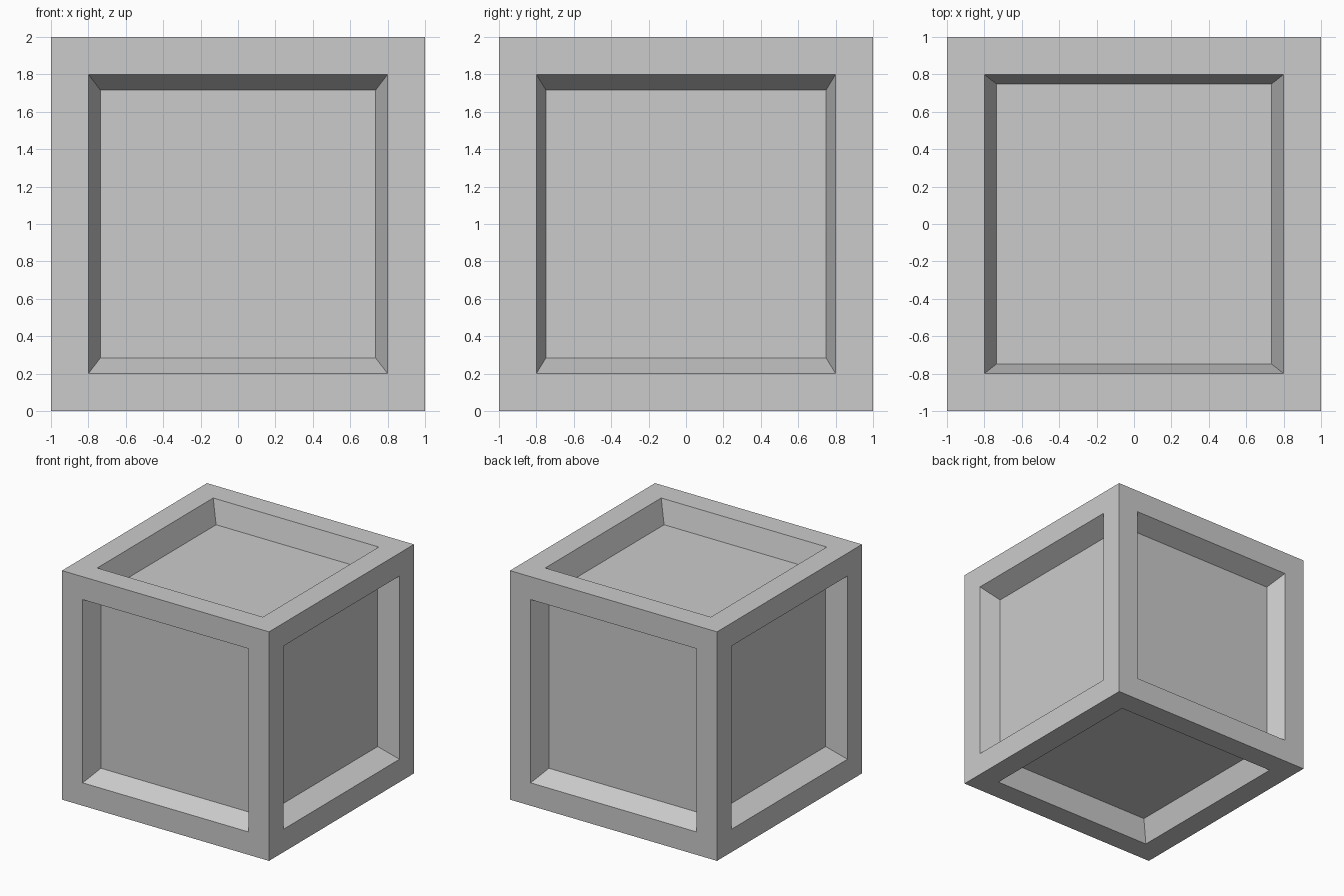
import bpy, bmesh
from mathutils import Vector

if "Cube" in bpy.data.objects:
    bpy.data.objects.remove(bpy.data.objects["Cube"])

PANEL_HALF = Vector((0.736, 0.749, 0.716))   # half-size of recessed panels along each axis
PANEL_AT = Vector((0.825, 0.841, 0.803))     # distance of panels from the centre
RIM = 0.2

bm = bmesh.new()
bmesh.ops.create_cube(bm, size=2)

# Flat rim on all six sides
faces = list(bm.faces)
bmesh.ops.inset_individual(bm, faces=faces, thickness=RIM, use_even_offset=True)

# Sunken panels with slightly tapering walls
for face in faces:
    normal = face.normal.copy()
    axis = max(range(3), key=lambda i: abs(normal[i]))
    panel = bmesh.ops.extrude_discrete_faces(bm, faces=[face])["faces"][0]
    for v in panel.verts:
        for i in range(3):
            size = PANEL_AT[i] if i == axis else PANEL_HALF[i]
            v.co[i] = size if v.co[i] > 0 else -size

bmesh.ops.recalc_face_normals(bm, faces=bm.faces)
bmesh.ops.translate(bm, verts=bm.verts, vec=(0, 0, 1))

mesh = bpy.data.meshes.new("crate")
bm.to_mesh(mesh)
bm.free()
crate = bpy.data.objects.new("crate", mesh)
bpy.context.collection.objects.link(crate)
